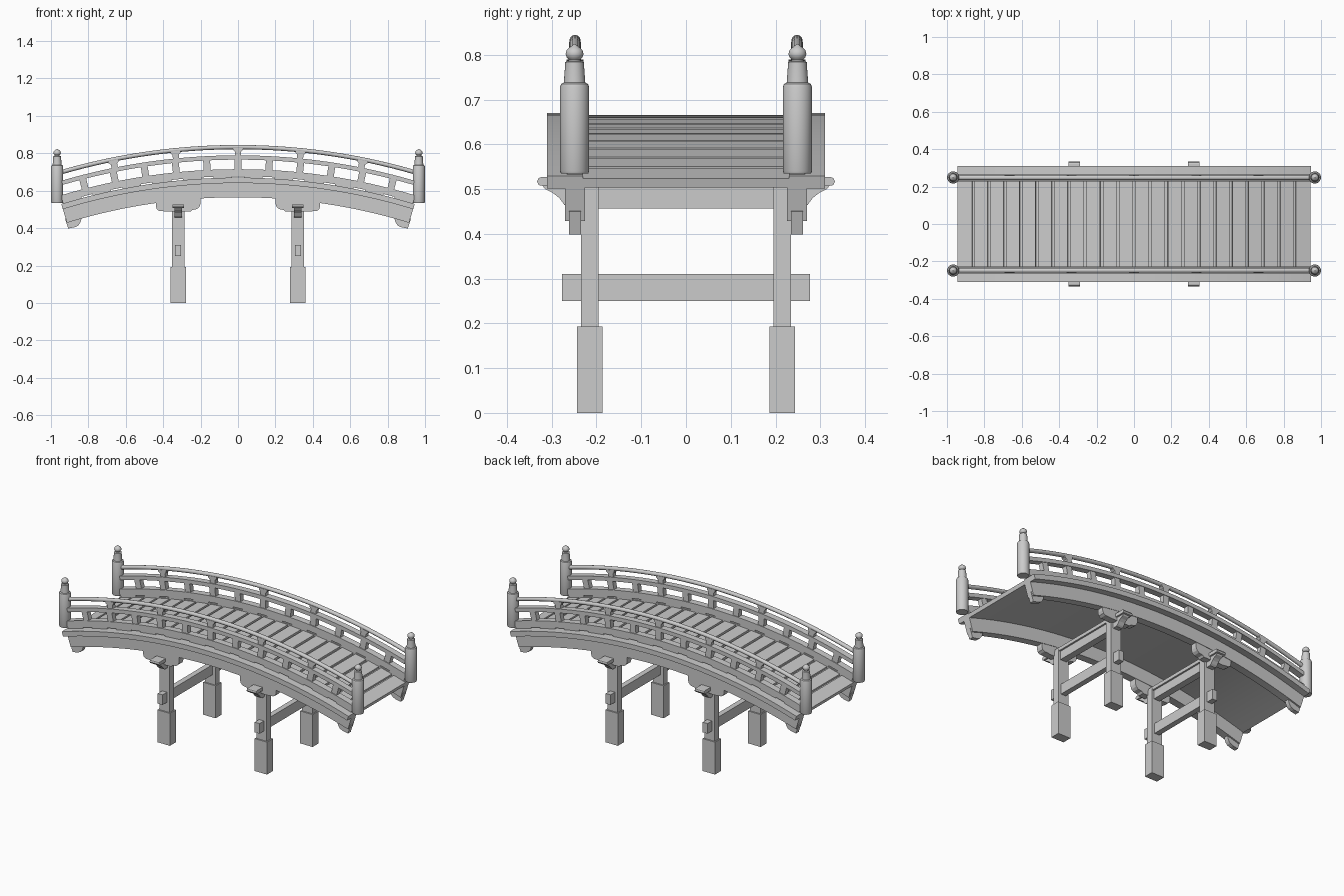
import bpy, bmesh
from math import sin, cos, pi, asin
from mathutils import Matrix, Vector

if "Cube" in bpy.data.objects:
    bpy.data.objects.remove(bpy.data.objects["Cube"])

ZC = -2.565            # height of the common centre of every arch
END = asin(0.945 / 3.235)


def finish(name, bm, smooth=False):
    bmesh.ops.recalc_face_normals(bm, faces=bm.faces)
    me = bpy.data.meshes.new(name)
    bm.to_mesh(me)
    bm.free()
    ob = bpy.data.objects.new(name, me)
    bpy.context.collection.objects.link(ob)
    if smooth:
        bpy.context.view_layer.objects.active = ob
        ob.select_set(True)
        bpy.ops.object.shade_smooth_by_angle(angle=0.6)
        ob.select_set(False)
    return ob


def loft(bm, rings):
    """Closed solid through a list of equal-length point rings."""
    vs = [[bm.verts.new(p) for p in r] for r in rings]
    n = len(vs[0])
    for a, b in zip(vs, vs[1:]):
        for i in range(n):
            bm.faces.new((a[i], a[(i + 1) % n], b[(i + 1) % n], b[i]))
    bm.faces.new(vs[0])
    bm.faces.new(vs[-1])


def arch(bm, section, a0, a1, n):
    """Sweep a (y, crown height) section along the bridge arc."""
    rings = []
    for i in range(n + 1):
        a = a0 + (a1 - a0) * i / n
        rings.append([((h - ZC) * sin(a), y, ZC + (h - ZC) * cos(a)) for y, h in section])
    loft(bm, rings)


def rect(y0, y1, z0, z1):
    return [(y0, z0), (y1, z0), (y1, z1), (y0, z1)]


def arch_part(name, section, a0=-END, a1=END, n=32, smooth=True):
    bm = bmesh.new()
    arch(bm, section, a0, a1, n)
    return finish(name, bm, smooth)


def box(name, x, y, z):
    bm = bmesh.new()
    loft(bm, [[(px, py, pz) for px, py in rect(*x, *y)] for pz in z])
    return finish(name, bm)


def extrude_y(name, pts, y0, y1):
    bm = bmesh.new()
    loft(bm, [[(x, y, z) for x, z in pts] for y in (y0, y1)])
    return finish(name, bm)


def extrude_x(name, pts, x0, x1):
    bm = bmesh.new()
    loft(bm, [[(x, y, z) for y, z in pts] for x in (x0, x1)])
    return finish(name, bm)


def lathe(name, prof, x, y, n=24):
    bm = bmesh.new()
    loft(bm, [[(x + r * cos(2 * pi * i / n), y + r * sin(2 * pi * i / n), z)
               for i in range(n)] for r, z in prof])
    return finish(name, bm, True)


# deck: continuous base with separate planks on top
arch_part("deck_base", rect(-0.235, 0.235, 0.643, 0.652))
bm = bmesh.new()
N = 22
step = 2 * END / N
gap = 0.014 / 3.235
for i in range(N):
    a = -END + i * step
    arch(bm, rect(-0.235, 0.235, 0.652, 0.665),
         a + (gap / 2 if i else 0), a + step - (gap / 2 if i < N - 1 else 0), 1)
finish("deck_planks", bm)

POST = [(0.0305, 0.535), (0.0325, 0.54), (0.0325, 0.728), (0.030, 0.735), (0.024, 0.738),
        (0.0235, 0.745), (0.021, 0.778), (0.021, 0.784), (0.013, 0.786), (0.013, 0.790),
        (0.018, 0.795), (0.020, 0.802), (0.018, 0.810), (0.012, 0.816), (0.005, 0.821),
        (0.001, 0.824)]

for s, side in ((-1, "front"), (1, "back")):
    yc = s * 0.248
    # arched girder, edge board and bottom rail
    arch_part(side + "_girder", rect(yc - 0.0225, yc + 0.0225, 0.565, 0.643))
    arch_part(side + "_edge_board", rect(s * 0.23, s * 0.31, 0.641, 0.67))
    arch_part(side + "_bottom_rail", rect(yc - 0.02, yc + 0.02, 0.677, 0.715), -0.293, 0.293)
    arch_part(side + "_middle_rail", rect(yc - 0.019, yc + 0.019, 0.766, 0.789), -0.285, 0.285)
    # rounded handrail
    ring = [(yc + 0.0125 * cos(k * pi / 6), 0.833 + 0.0115 * sin(k * pi / 6)) for k in range(12)]
    arch_part(side + "_handrail", ring, -0.281, 0.281)

    # balusters with spacers under the bottom rail
    bm = bmesh.new()
    for k in range(-5, 6):
        a = k * 0.1667 / 3.31
        w = 0.0185 / 3.31
        arch(bm, rect(yc - 0.015, yc + 0.015, 0.71, 0.77), a - w, a + w, 1)
        m = a + 0.0833 / 3.31
        for c in ([m] if k < 5 else [m, -m]):
            arch(bm, rect(yc - 0.018, yc + 0.018, 0.668, 0.68), c - 2.8 * w, c + min(2.8 * w, END - c), 2)
    finish(side + "_balusters", bm)
    # saddle blocks carrying the handrail
    bm = bmesh.new()
    for k in range(-2, 3):
        a = k * 0.3333 / 3.37
        rings = []
        for hw, z in ((0.017, 0.785), (0.017, 0.808), (0.027, 0.818), (0.027, 0.829)):
            rings.append([Matrix.Rotation(a, 3, 'Y') @ Vector((x, y, z - ZC)) + Vector((0, 0, ZC))
                          for x, y in rect(-hw, hw, yc - 0.013, yc + 0.013)])
        loft(bm, rings)
    finish(side + "_handrail_saddles", bm)

    for t, end in ((-1, "left"), (1, "right")):
        tag = side + "_" + end
        # turned end post with onion finial
        lathe(tag + "_end_post", POST, t * 0.967, s * 0.249)
        # carved foot below the girder end
        extrude_y(tag + "_girder_foot",
                  [(t * x, z) for x, z in ((0.925, 0.45), (0.908, 0.398), (0.875, 0.404), (0.856, 0.412),
                                           (0.846, 0.424), (0.840, 0.438), (0.833, 0.465))],
                  yc - 0.013, yc + 0.013)
        # trestle leg, sleeve and bolster
        x, y = t * 0.32, s * 0.215
        box(tag + "_leg", (x - 0.034, x + 0.034), (y - 0.02, y + 0.02), (0.1, 0.515))
        box(tag + "_leg_sleeve", (x - 0.041, x + 0.041), (y - 0.028, y + 0.028), (0, 0.193))
        extrude_y(tag + "_bolster",
                  [(x + t * u, z) for u, z in ((-0.119, 0.568), (-0.119, 0.528), (-0.113, 0.512), (-0.1, 0.502),
                                               (-0.075, 0.497), (-0.066, 0.488), (0.066, 0.488), (0.075, 0.490),
                                               (0.1, 0.491), (0.113, 0.499), (0.119, 0.515), (0.119, 0.545))],
                  yc - 0.02, yc + 0.02)

# trestle cross beams, cap plates and ties
half = [(0.262, 0.457), (0.272, 0.465), (0.283, 0.480), (0.297, 0.491), (0.315, 0.500), (0.322, 0.510)]
beam = half + [(-y, z) for y, z in reversed(half)]
tip = [(0.320, 0.507), (0.329, 0.509), (0.333, 0.517), (0.329, 0.525), (0.322, 0.527)]
cap = tip + [(-y, z) for y, z in reversed(tip)]
for x, end in ((-0.32, "left"), (0.32, "right")):
    extrude_x(end + "_cross_beam", beam, x - 0.02, x + 0.02)
    extrude_x(end + "_cap_plate", cap, x - 0.03, x + 0.03)
    box(end + "_tie_beam", (x - 0.016, x + 0.016), (-0.277, 0.277), (0.25, 0.31))
